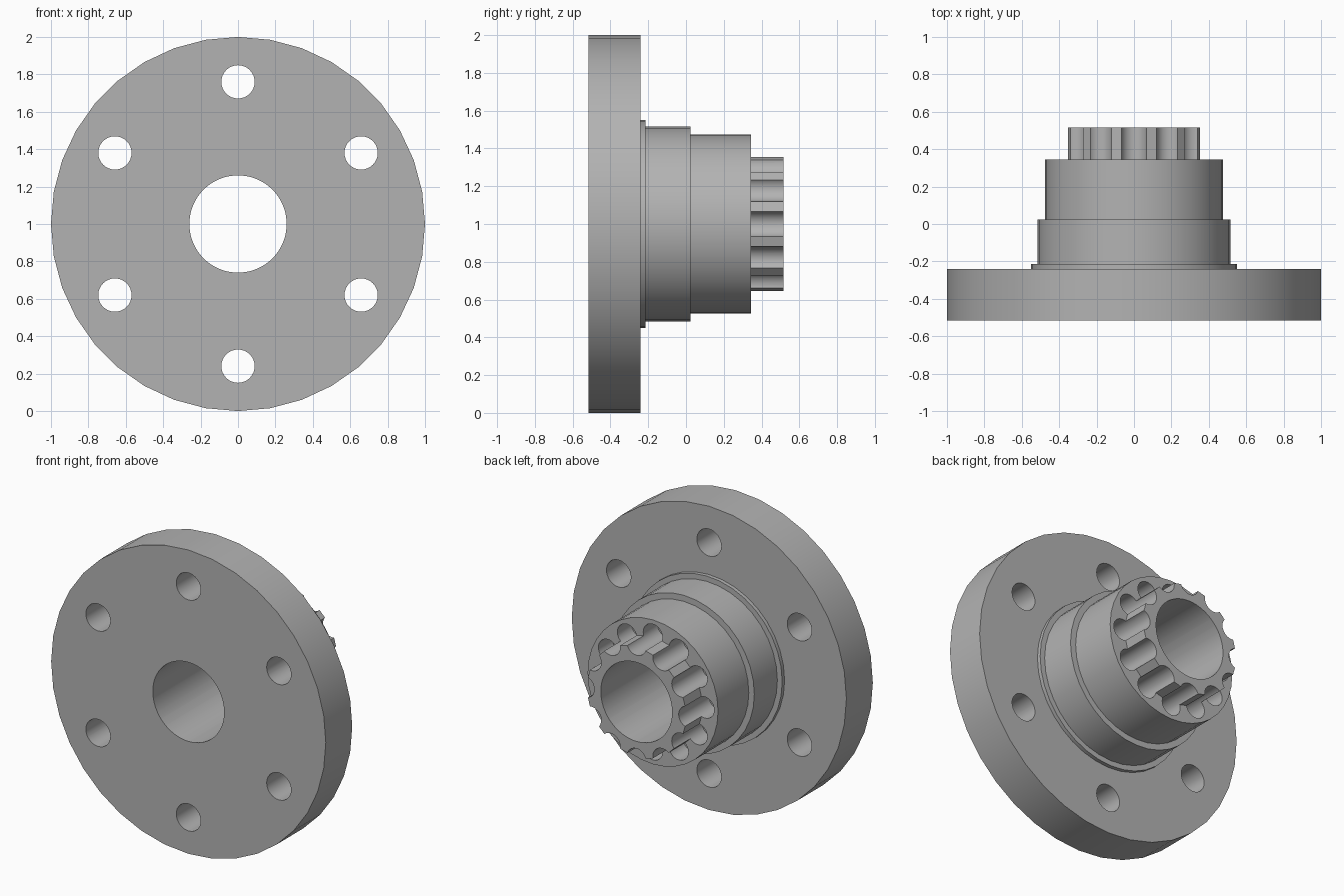
import bpy, bmesh, math
from mathutils import Matrix, Vector

cube = bpy.data.objects.get("Cube")
if cube:
    bpy.data.objects.remove(cube, do_unlink=True)

CENTRE_Z = 1.0

# Single grey metal
metal = bpy.data.materials.new("grey metal")
metal.use_nodes = True
grey = (0.45, 0.45, 0.45, 1)
metal.diffuse_color = grey
metal.node_tree.nodes["Principled BSDF"].inputs["Base Color"].default_value = grey


def add_object(name, bm):
    bmesh.ops.recalc_face_normals(bm, faces=bm.faces)
    mesh = bpy.data.meshes.new(name)
    bm.to_mesh(mesh)
    bm.free()
    mesh.materials.append(metal)
    obj = bpy.data.objects.new(name, mesh)
    bpy.context.collection.objects.link(obj)
    return obj


def add_rod(bm, x, z, radius, y0, y1, segments):
    """Cylinder along y, placed relative to the hub axis."""
    place = Matrix.Translation((x, (y0 + y1) / 2, CENTRE_Z + z)) @ Matrix.Rotation(math.pi / 2, 4, 'X')
    bmesh.ops.create_cone(bm, cap_ends=True, segments=segments, radius1=radius,
                          radius2=radius, depth=y1 - y0, matrix=place)


def add_ring_of_rods(bm, count, pitch, start, radius, y0, y1, segments):
    for i in range(count):
        a = start + i * math.tau / count
        add_rod(bm, pitch * math.cos(a), pitch * math.sin(a), radius, y0, y1, segments)


# Stepped hub: (radius, y) profile turned around the y axis
profile = [(0, -0.515), (1, -0.515), (1, -0.24), (0.55, -0.24), (0.55, -0.215),
           (0.515, -0.215), (0.515, 0.025), (0.475, 0.025), (0.475, 0.345),
           (0.36, 0.345), (0.36, 0.515), (0, 0.515)]
bm = bmesh.new()
points = [bm.verts.new((0, y, CENTRE_Z + r)) for r, y in profile]
edges = [bm.edges.new(pair) for pair in zip(points, points[1:])]
bmesh.ops.spin(bm, geom=points + edges, cent=(0, 0, CENTRE_Z), axis=(0, 1, 0),
               angle=math.tau, steps=36, use_merge=False)
bmesh.ops.remove_doubles(bm, verts=bm.verts, dist=1e-4)
hub = add_object("flanged_hub", bm)

# Cutter: centre bore, six bolt holes, twelve spline grooves drilled into the shoulder
bm = bmesh.new()
add_rod(bm, 0, 0, 0.26, -0.7, 0.7, 64)
add_ring_of_rods(bm, 6, 0.76, math.pi / 2, 0.089, -0.7, 0, 32)
# bolt holes stay outside the body, so they only pierce the flange
add_ring_of_rods(bm, 12, 0.377, 0, 0.07, 0.2, 0.7, 32)
cutter = add_object("hole_cutter", bm)
cutter.hide_render = True

cut = hub.modifiers.new("holes", 'BOOLEAN')
cut.operation = 'DIFFERENCE'
cut.solver = 'EXACT'
cut.object = cutter
bpy.ops.object.select_all(action='DESELECT')
hub.select_set(True)
bpy.context.view_layer.objects.active = hub
bpy.ops.object.modifier_apply(modifier=cut.name)
bpy.data.objects.remove(cutter, do_unlink=True)
bpy.ops.object.shade_smooth_by_angle(angle=math.radians(30))
